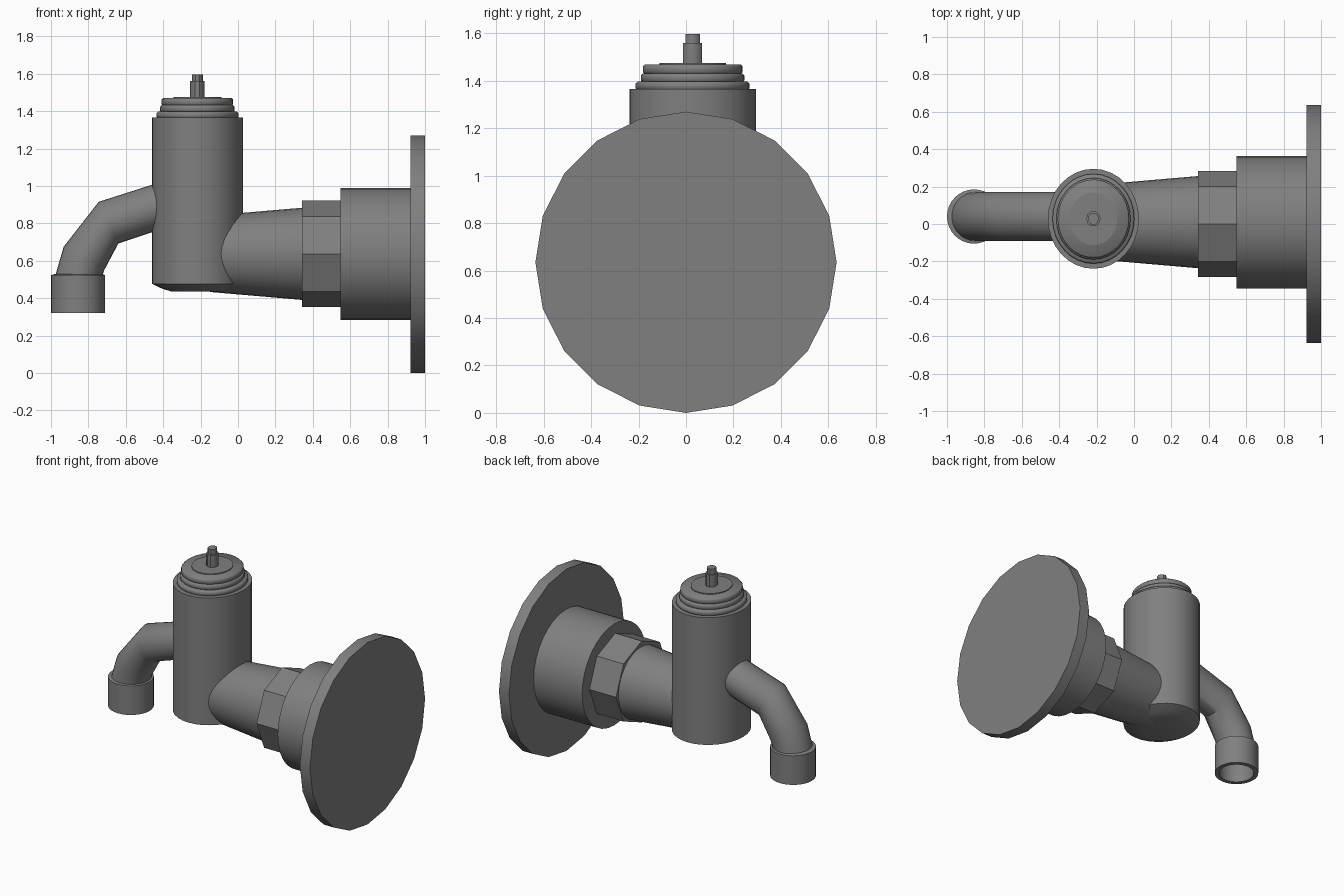
import bpy, bmesh
from math import cos, sin, tau, radians

if "Cube" in bpy.data.objects:
    bpy.data.objects.remove(bpy.data.objects["Cube"])

metal = bpy.data.materials.new("dark_grey_metal")
metal.diffuse_color = (0.215, 0.215, 0.215, 1)
metal.use_nodes = True
metal.node_tree.nodes["Principled BSDF"].inputs["Base Color"].default_value = metal.diffuse_color


def finish(name, rings, closed_ends=True, smooth=38):
    """Skin a list of point rings into one object."""
    bm = bmesh.new()
    rows = [[bm.verts.new(p) for p in ring] for ring in rings]
    n = len(rows[0])
    for a, b in zip(rows, rows[1:]):
        for i in range(n):
            j = (i + 1) % n
            bm.faces.new((a[i], a[j], b[j], b[i]))
    if closed_ends:
        bm.faces.new(rows[0])
        bm.faces.new(rows[-1])
    bmesh.ops.remove_doubles(bm, verts=bm.verts, dist=0.0001)
    bmesh.ops.recalc_face_normals(bm, faces=bm.faces)
    mesh = bpy.data.meshes.new(name)
    bm.to_mesh(mesh)
    bm.free()
    mesh.materials.append(metal)
    ob = bpy.data.objects.new(name, mesh)
    bpy.context.collection.objects.link(ob)
    if smooth:
        bpy.ops.object.select_all(action='DESELECT')
        ob.select_set(True)
        bpy.context.view_layer.objects.active = ob
        bpy.ops.object.shade_smooth_by_angle(angle=radians(smooth))
    return ob


def lathe_x(name, profile, y, z, sides, smooth=38):
    """Profile of (x, radius) turned around a horizontal axis."""
    rings = [[(x, y + r * cos(tau * i / sides), z + r * sin(tau * i / sides))
              for i in range(sides)] for x, r in profile]
    return finish(name, rings, True, smooth)


def lathe_z(name, profile, x, y, sides, squash=1.0, smooth=38, caps=True):
    """Profile of (radius, z) turned around a vertical axis."""
    rings = [[(x + squash * r * cos(tau * i / sides), y + r * sin(tau * i / sides), z)
              for i in range(sides)] for r, z in profile]
    return finish(name, rings, caps, smooth)


# Wall side: flange, collar, octagonal nut, tapered inlet
lathe_x("wall_flange", [(0.922, 0.635), (1.0, 0.635)], 0, 0.635, 20)
lathe_x("wall_collar", [(0.547, 0.354), (0.93, 0.354)], 0.01, 0.636, 32)
lathe_x("octagon_nut", [(0.342, 0.284), (0.555, 0.284)], 0, 0.637, 8, 0)
lathe_x("tapered_inlet", [(-0.15, 0.204), (0.35, 0.247)], 0.01, 0.637, 32)

# Upright valve body, slightly oval, with chamfered base
BX, BY, OVAL = -0.217, 0.028, 0.912
lathe_z("valve_body", [(0.15, 0.435), (0.205, 0.45), (0.267, 0.477), (0.267, 1.365)],
        BX, BY, 32, OVAL)

# Stacked rounded rings on top of the body
for k, (r, z0, z1) in enumerate([(0.24, 1.36, 1.397), (0.218, 1.392, 1.432), (0.21, 1.428, 1.47)]):
    b = 0.009
    lathe_z(f"cap_ring_{k + 1}", [(r - b, z0), (r, z0 + b), (r, z1 - b), (r - b, z1)],
            BX, BY, 32, OVAL, 50)
lathe_z("cap_disc", [(0.14, 1.46), (0.14, 1.476)], BX, BY, 32, OVAL)

# Spindle for the handle
lathe_z("spindle", [(0.042, 1.47), (0.042, 1.56), (0.032, 1.56), (0.032, 1.597)],
        BX, BY, 10, OVAL)

# Bent spout: each mitred ring is given by its upper and lower point in x, z
SY, SR, N = 0.04, 0.13, 28
joints = [((-0.26, 1.07), (-0.26, 0.82)), ((-0.745, 0.915), (-0.64, 0.692)),
          ((-0.932, 0.675), (-0.715, 0.55)), ((-0.98, 0.51), (-0.728, 0.51))]
rings = []
for (ax, az), (bx, bz) in joints:
    rings.append([((ax + bx) / 2 + (ax - bx) / 2 * cos(tau * i / N),
                   SY + SR * sin(tau * i / N),
                   (az + bz) / 2 + (az - bz) / 2 * cos(tau * i / N)) for i in range(N)])
finish("spout", rings)

# Hollow nozzle at the spout end
lathe_z("nozzle", [(0.0, 0.505), (0.115, 0.505), (0.115, 0.32), (0.145, 0.32),
                   (0.145, 0.523), (0.12, 0.53), (0.0, 0.53)],
        -0.855, SY, 32, caps=False)
